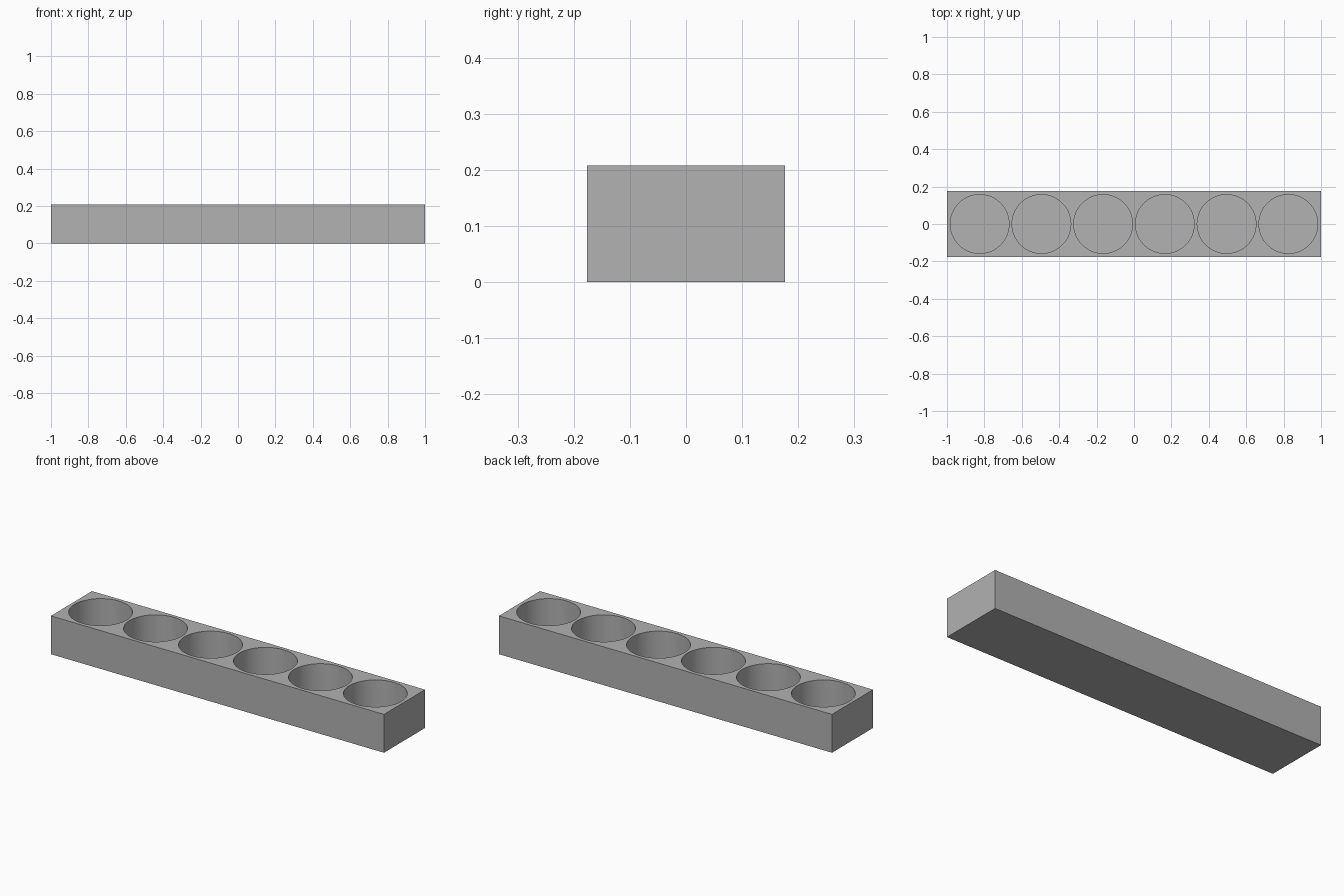
import bpy
import math

LENGTH, WIDTH, HEIGHT = 2.0, 0.352, 0.208
CUPS, RADIUS, PITCH, FLOOR = 6, 0.157, 0.33, 0.018

cube = bpy.data.objects.get("Cube")
if cube:
    bpy.data.objects.remove(cube, do_unlink=True)

# Plain grey material
grey = bpy.data.materials.new("grey")
grey.use_nodes = True
colour = (0.445, 0.445, 0.445, 1)
grey.diffuse_color = colour
grey.node_tree.nodes["Principled BSDF"].inputs["Base Color"].default_value = colour

# Rectangular block
bpy.ops.mesh.primitive_cube_add(size=1, location=(0, 0, HEIGHT / 2))
block = bpy.context.object
block.name = "holder_block"
block.scale = (LENGTH, WIDTH, HEIGHT)
bpy.ops.object.transform_apply(location=True, rotation=False, scale=True)
block.data.materials.append(grey)

# Row of round blind pockets cut from the top
cutters = []
for i in range(CUPS):
    x = (i - (CUPS - 1) / 2) * PITCH
    bpy.ops.mesh.primitive_cylinder_add(
        vertices=96, radius=RADIUS, depth=HEIGHT,
        location=(x, 0, FLOOR + HEIGHT / 2))
    cutter = bpy.context.object
    cutter.name = f"pocket_cutter_{i + 1}"
    cutter.hide_render = True
    cutter.data.materials.append(grey)
    cutters.append(cutter)

bpy.ops.object.select_all(action='DESELECT')
block.select_set(True)
bpy.context.view_layer.objects.active = block
for cutter in cutters:
    mod = block.modifiers.new(cutter.name, 'BOOLEAN')
    mod.operation = 'DIFFERENCE'
    mod.solver = 'EXACT'
    mod.object = cutter
    bpy.ops.object.modifier_apply(modifier=mod.name)
for cutter in cutters:
    bpy.data.objects.remove(cutter, do_unlink=True)

# Smooth pocket walls, crisp rims
bpy.ops.object.shade_smooth_by_angle(angle=math.radians(30))
